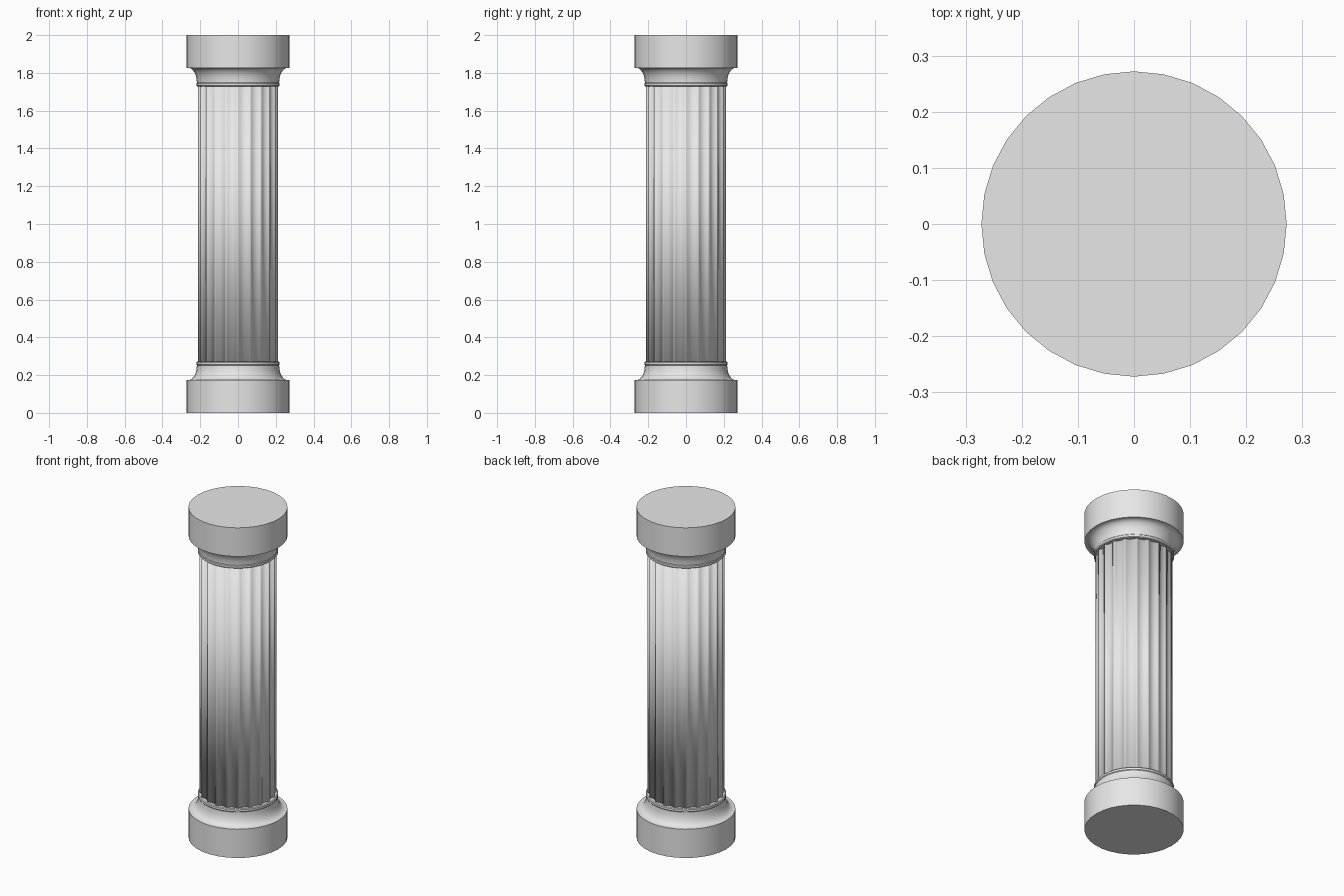
import bpy, bmesh, math

if "Cube" in bpy.data.objects:
    bpy.data.objects.remove(bpy.data.objects["Cube"])

stone = bpy.data.materials.new("grey stone")
stone.diffuse_color = (0.8, 0.8, 0.8, 1)
stone.use_nodes = True
stone.node_tree.nodes["Principled BSDF"].inputs["Base Color"].default_value = stone.diffuse_color


def finish(name, bm, angle=None):
    bmesh.ops.recalc_face_normals(bm, faces=bm.faces)
    me = bpy.data.meshes.new(name)
    bm.to_mesh(me)
    bm.free()
    me.materials.append(stone)
    ob = bpy.data.objects.new(name, me)
    bpy.context.collection.objects.link(ob)
    bpy.ops.object.select_all(action='DESELECT')
    ob.select_set(True)
    bpy.context.view_layer.objects.active = ob
    if angle is None:
        bpy.ops.object.shade_smooth()
    else:
        bpy.ops.object.shade_smooth_by_angle(angle=math.radians(angle))
    return ob


def loft(name, rings, angle=None):
    """Skin stacked rings of points and cap both ends."""
    bm = bmesh.new()
    loops = [[bm.verts.new(p) for p in r] for r in rings]
    n = len(loops[0])
    for a, b in zip(loops, loops[1:]):
        for i in range(n):
            j = (i + 1) % n
            bm.faces.new((a[i], a[j], b[j], b[i]))
    bm.faces.new(loops[0])
    bm.faces.new(loops[-1])
    return finish(name, bm, angle)


def circle(r, z, n=32):
    return [(r * math.cos(2 * math.pi * i / n), r * math.sin(2 * math.pi * i / n), z)
            for i in range(n)]


# Drum plus concave moulding, mirrored for base and capital
profile = [(0.272, 0), (0.272, 0.174), (0.262, 0.174)]
for k in range(1, 8):
    t = math.pi / 2 * k / 7
    profile.append((0.262 - 0.044 * math.sin(t), 0.174 + 0.078 * (1 - math.cos(t))))
profile += [(0.221, 0.256), (0.221, 0.268), (0.216, 0.272)]
loft("base", [circle(r, z) for r, z in profile], 35)
loft("capital", [circle(r, 2 - z) for r, z in profile], 35)

# Fluted shaft: ridges alternating with rounded grooves
FLUTES = 20


def flute_ring(z):
    pts = []
    steps = 8
    for f in range(FLUTES):
        for s in range(steps):
            u = s / steps
            r = 0.211 - 0.014 * math.sin(math.pi * u) ** 0.8
            a = 2 * math.pi * (f + u) / FLUTES
            pts.append((r * math.cos(a), r * math.sin(a), z))
    return pts


loft("fluted_shaft", [flute_ring(0.268), flute_ring(1.732)])
